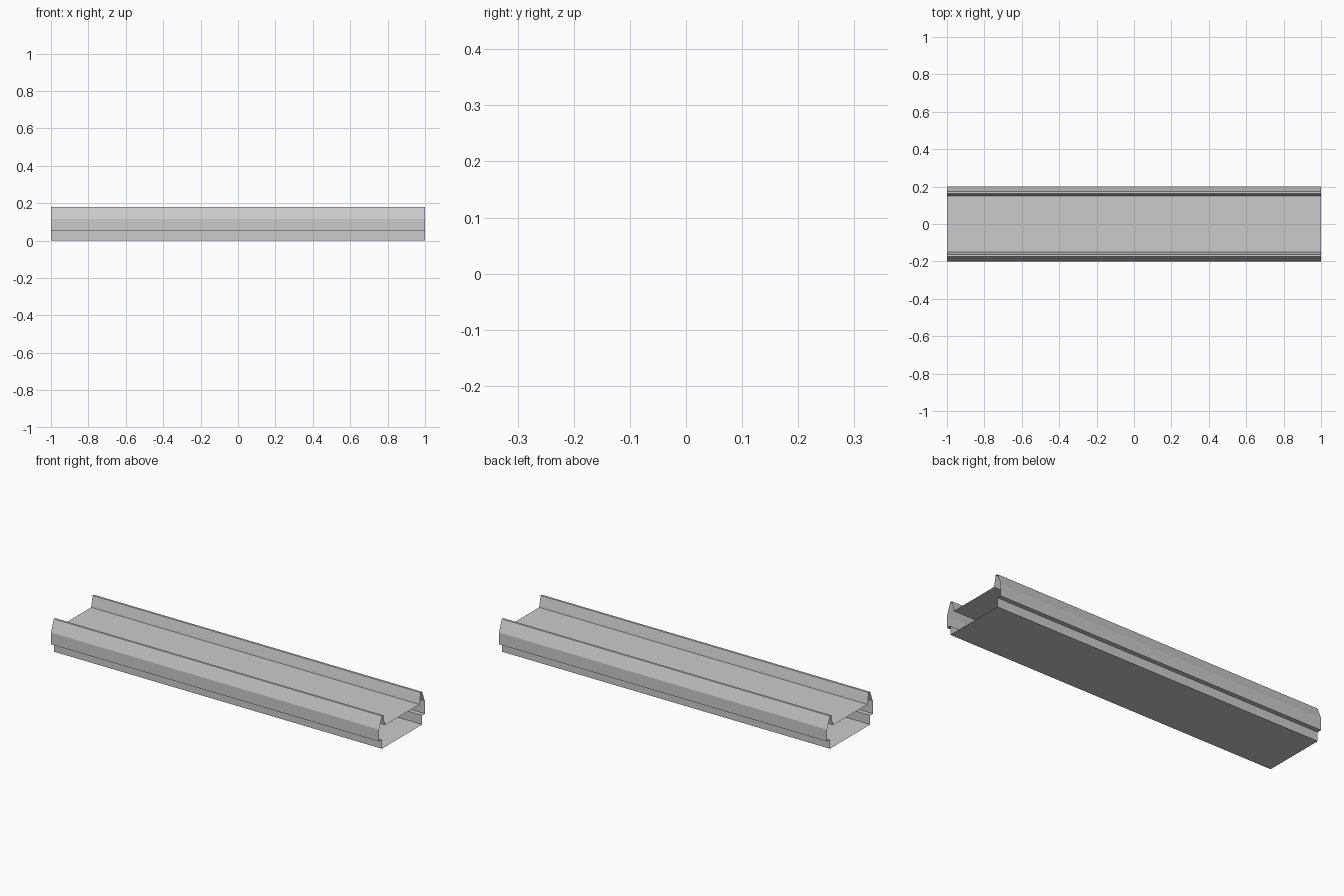
import bpy, bmesh

if "Cube" in bpy.data.objects:
    bpy.data.objects.remove(bpy.data.objects["Cube"])

# Open-ended channel: half cross-section (y, z) from base centre round to deck centre
half = [(0, 0), (0.175, 0), (0.175, 0.05), (0.2, 0.05), (0.2, 0.115),
        (0.175, 0.18), (0.163, 0.18), (0.152, 0.131), (0.15, 0.12), (0, 0.12)]
# Mirror the half into one closed loop
loop = half + [(-y, z) for y, z in reversed(half[1:-1])]


def extrude_profile(name, pts, length):
    """Thin shell swept along x with both ends open."""
    bm = bmesh.new()
    rings = [[bm.verts.new((x, y, z)) for y, z in pts]
             for x in (-length / 2, length / 2)]
    n = len(pts)
    for i in range(n):
        j = (i + 1) % n
        bm.faces.new((rings[0][i], rings[0][j], rings[1][j], rings[1][i]))
    bmesh.ops.recalc_face_normals(bm, faces=bm.faces)
    bmesh.ops.dissolve_limit(bm, angle_limit=0.001, verts=bm.verts, edges=bm.edges)
    mesh = bpy.data.meshes.new(name)
    bm.to_mesh(mesh)
    bm.free()
    obj = bpy.data.objects.new(name, mesh)
    bpy.context.collection.objects.link(obj)
    return obj


extrude_profile("conveyor_channel", loop, 2.0)
